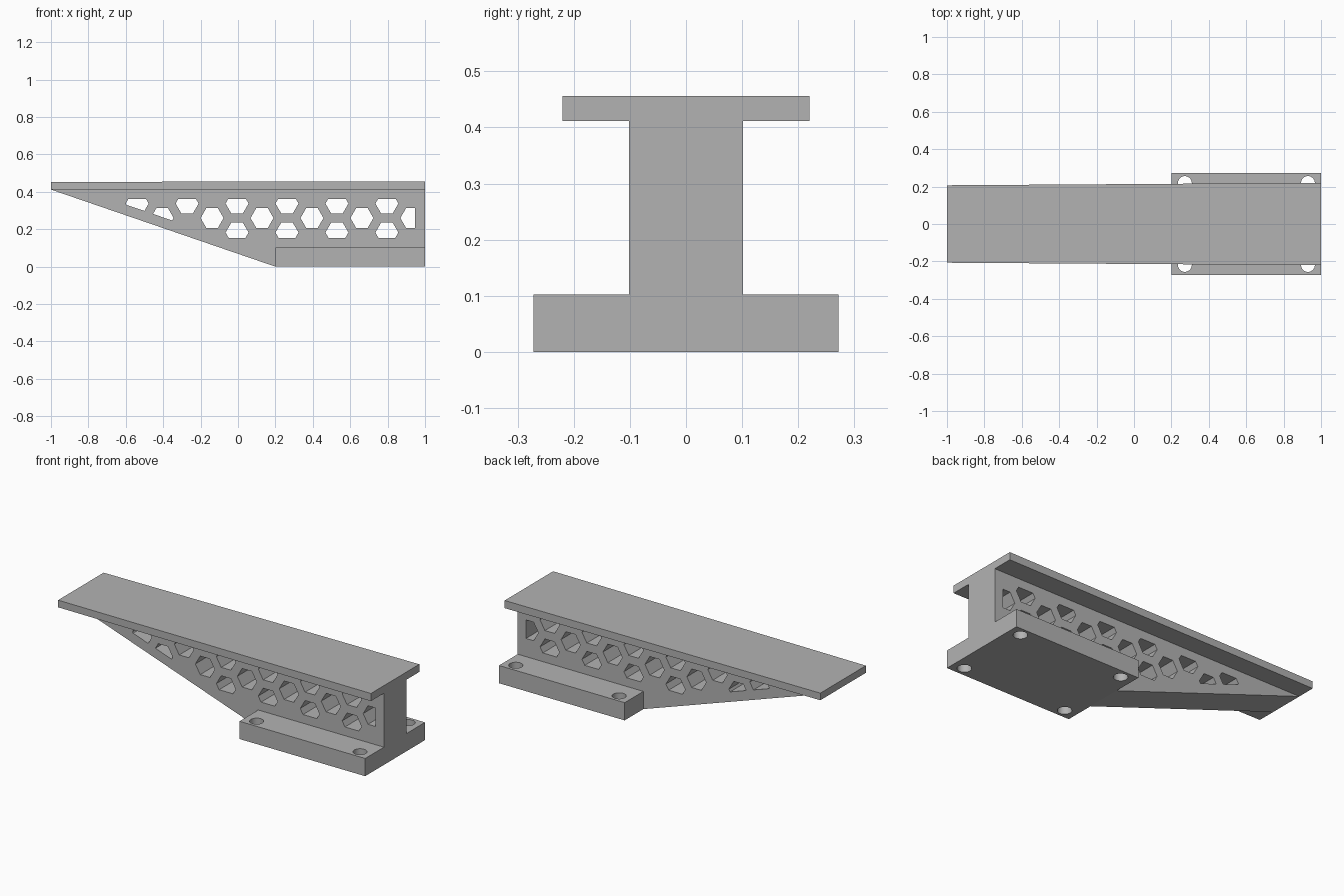
import bpy, bmesh, math
from mathutils import Vector, Matrix

if "Cube" in bpy.data.objects:
    bpy.data.objects.remove(bpy.data.objects["Cube"])

grey = bpy.data.materials.new("plain grey")
grey.use_nodes = True
colour = (0.45, 0.45, 0.45, 1)
grey.diffuse_color = colour
grey.node_tree.nodes["Principled BSDF"].inputs["Base Color"].default_value = colour


def finish(name, bm):
    bmesh.ops.recalc_face_normals(bm, faces=bm.faces)
    mesh = bpy.data.meshes.new(name)
    bm.to_mesh(mesh)
    bm.free()
    mesh.materials.append(grey)
    obj = bpy.data.objects.new(name, mesh)
    bpy.context.collection.objects.link(obj)
    return obj


def extrude(bm, vector):
    geom = bmesh.ops.extrude_face_region(bm, geom=bm.faces[:])["geom"]
    verts = [g for g in geom if isinstance(g, bmesh.types.BMVert)]
    bmesh.ops.translate(bm, vec=vector, verts=verts)


def prism(name, points, vector):
    bm = bmesh.new()
    bm.faces.new([bm.verts.new(p) for p in points])
    extrude(bm, vector)
    return finish(name, bm)


def cut(target, cutter):
    """Subtract the cutter, keep the result and drop the cutter."""
    mod = target.modifiers.new("holes", "BOOLEAN")
    mod.operation = "DIFFERENCE"
    mod.solver = "EXACT"
    mod.object = cutter
    cutter.hide_render = True
    graph = bpy.context.evaluated_depsgraph_get()
    mesh = bpy.data.meshes.new_from_object(target.evaluated_get(graph))
    target.modifiers.clear()
    target.data = mesh
    bpy.data.objects.remove(cutter)


PLATE_Z, BASE_Z, HEEL, WEB_Y = 0.412, 0.102, 0.2, 0.102

# Top plate, slightly wider and thicker towards the heavy end
plate = prism("top_plate", [(-1, -0.207, PLATE_Z), (1, -0.22, PLATE_Z),
                            (1, 0.22, PLATE_Z), (-1, 0.207, PLATE_Z)], (0, 0, 0.041))
for v in plate.data.vertices:
    if v.co.x > 0 and v.co.z > PLATE_Z + 0.01:
        v.co.z = 0.456

# Tapered web
outline = [(-1, PLATE_Z), (1, PLATE_Z), (1, BASE_Z), (HEEL, BASE_Z), (HEEL, 0)]
web = prism("tapered_web", [(x, -WEB_Y, z) for x, z in outline], (0, 2 * WEB_Y, 0))

# Honeycomb openings, trimmed to a margin inside the web
bm = bmesh.new()
stand = Matrix.Rotation(math.pi / 2, 4, "X")
for i in range(12):
    rows = [0] if i % 2 else ([1, -1] if i >= 4 else [1])
    for row in rows:
        centre = Vector((-0.005 + 0.1335 * (i - 4), -0.3, 0.26 + 0.0775 * row))
        bmesh.ops.create_circle(bm, cap_ends=True, segments=6, radius=0.0615,
                                matrix=Matrix.Translation(centre) @ stand
                                @ Matrix.Rotation(math.pi / 2, 4, "Z"))
# Turn the hexagons so that points face along the length
for face in bm.faces:
    c = face.calc_center_median()
    if max(abs(v.co.x - c.x) for v in face.verts) < 0.06:
        bmesh.ops.rotate(bm, cent=c, verts=face.verts[:],
                         matrix=Matrix.Rotation(math.pi / 6, 3, "Y"))
slope = Vector((-PLATE_Z, 0, -(1 + HEEL)))
for point, normal in [((0, 0, 0.363), (0, 0, 1)), ((0, 0, 0.152), (0, 0, -1)),
                      ((0.947, 0, 0), (1, 0, 0)), ((-0.35, 0, 0.246), slope)]:
    bmesh.ops.bisect_plane(bm, geom=bm.verts[:] + bm.edges[:] + bm.faces[:],
                           plane_co=point, plane_no=normal, clear_outer=True)
extrude(bm, (0, 0.6, 0))
cut(web, finish("honeycomb_cutter", bm))

# Mounting base with four bolt holes
base = prism("mounting_base", [(HEEL, -0.272, 0), (1, -0.272, 0),
                               (1, 0.272, 0), (HEEL, 0.272, 0)], (0, 0, BASE_Z))
bm = bmesh.new()
for x in (0.272, 0.93):
    for y in (-0.219, 0.219):
        bmesh.ops.create_cone(bm, cap_ends=True, segments=32, radius1=0.037, radius2=0.037,
                              depth=0.4, matrix=Matrix.Translation((x, y, 0.05)))
cut(base, finish("bolt_cutter", bm))

# Smooth bolt holes, crisp edges elsewhere
bpy.ops.object.select_all(action="DESELECT")
base.select_set(True)
bpy.context.view_layer.objects.active = base
bpy.ops.object.shade_smooth_by_angle(angle=math.radians(30))
